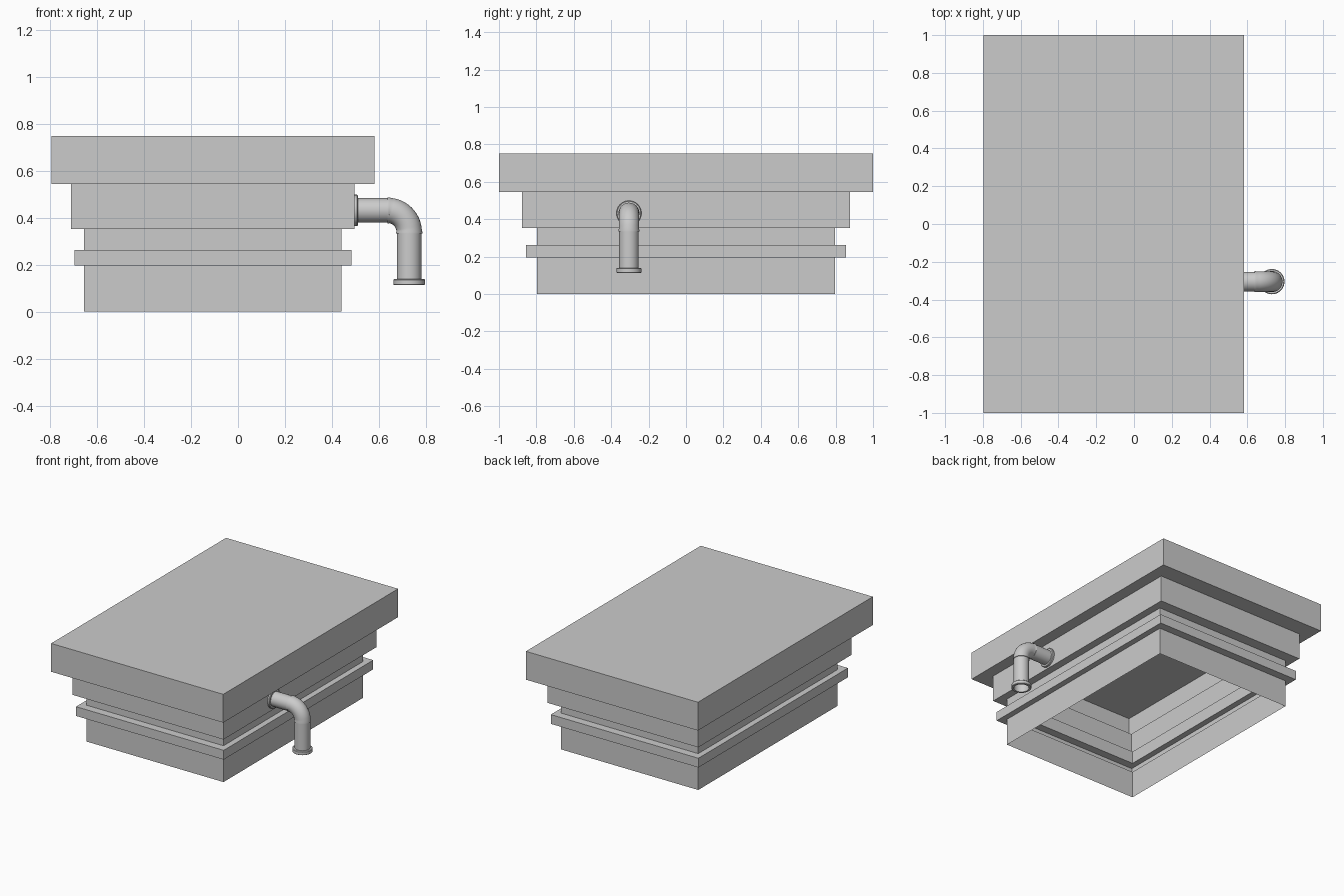
import bpy, bmesh
from math import sin, cos, pi
from mathutils import Vector

if "Cube" in bpy.data.objects:
    bpy.data.objects.remove(bpy.data.objects["Cube"])

SIDES = 32
PIPE_Y = -0.305


def make_object(name, bm, smooth=False):
    bmesh.ops.recalc_face_normals(bm, faces=bm.faces)
    mesh = bpy.data.meshes.new(name)
    bm.to_mesh(mesh)
    bm.free()
    obj = bpy.data.objects.new(name, mesh)
    bpy.context.collection.objects.link(obj)
    if smooth:
        bpy.ops.object.select_all(action='DESELECT')
        bpy.context.view_layer.objects.active = obj
        obj.select_set(True)
        bpy.ops.object.shade_smooth_by_angle(angle=0.6)
    return obj


def bridge(bm, a, b):
    n = len(a)
    for i in range(n):
        bm.faces.new((a[i], a[(i + 1) % n], b[(i + 1) % n], b[i]))


def sweep(name, stations, closed=False):
    """Round sections in the pipe's plane: (x, z, tilt, radius) each."""
    bm = bmesh.new()
    rings = []
    for x, z, tilt, r in stations:
        out = Vector((sin(tilt), 0, cos(tilt)))
        side = Vector((0, 1, 0))
        centre = Vector((x, PIPE_Y, z))
        rings.append([bm.verts.new(centre + r * (out * cos(2 * pi * i / SIDES) + side * sin(2 * pi * i / SIDES)))
                      for i in range(SIDES)])
    for a, b in zip(rings, rings[1:]):
        bridge(bm, a, b)
    if closed:
        bridge(bm, rings[-1], rings[0])
    return make_object(name, bm, True)


# Stepped body: thin open-bottomed shell, profile of half x, half y, z
CX = -0.107
profile = [(0.549, 0.797, 0), (0.549, 0.797, 0.196), (0.591, 0.855, 0.196),
           (0.591, 0.855, 0.263), (0.549, 0.797, 0.263), (0.549, 0.797, 0.353),
           (0.604, 0.876, 0.353), (0.604, 0.876, 0.545), (0.689, 1.0, 0.545),
           (0.689, 1.0, 0.75)]
bm = bmesh.new()
rings = [[bm.verts.new((CX + sx * hx, sy * hy, z)) for sx, sy in ((-1, -1), (1, -1), (1, 1), (-1, 1))]
         for hx, hy, z in profile]
for a, b in zip(rings, rings[1:]):
    bridge(bm, a, b)
bm.faces.new(rings[-1])
make_object("stepped_body", bm)

# Straight pipes and the elbow between them
AX, AZ, R, BEND = 0.73, 0.432, 0.052, 0.092
ex, ez = AX - BEND, AZ - BEND
sweep("outlet_pipe", [(0.485, AZ, 0, R), (ex + 0.006, AZ, 0, R)])
sweep("drop_pipe", [(AX, ez, pi / 2, R), (AX, 0.115, pi / 2, R)])
elbow = [(ex - 0.001, AZ, 0, R), (ex, AZ, 0, 0.056), (ex + 0.005, AZ, 0, 0.056)]
elbow += [(ex + BEND * sin(t), ez + BEND * cos(t), t, 0.054)
          for t in (pi / 2 * (0.06 + 0.88 * i / 12) for i in range(13))]
elbow += [(AX, ez - 0.001, pi / 2, 0.056), (AX, ez - 0.006, pi / 2, 0.056), (AX, ez - 0.007, pi / 2, R)]
sweep("pipe_elbow", elbow)

# End flanges with softened rims
collar = [(0, 0.051), (0, 0.064), (0.003, 0.067), (0.023, 0.067), (0.027, 0.063), (0.027, 0.051)]
sweep("wall_flange", [(0.484 + d, AZ, 0, r) for d, r in collar], True)
sweep("end_flange", [(AX, 0.113 + d, pi / 2, r) for d, r in collar], True)
